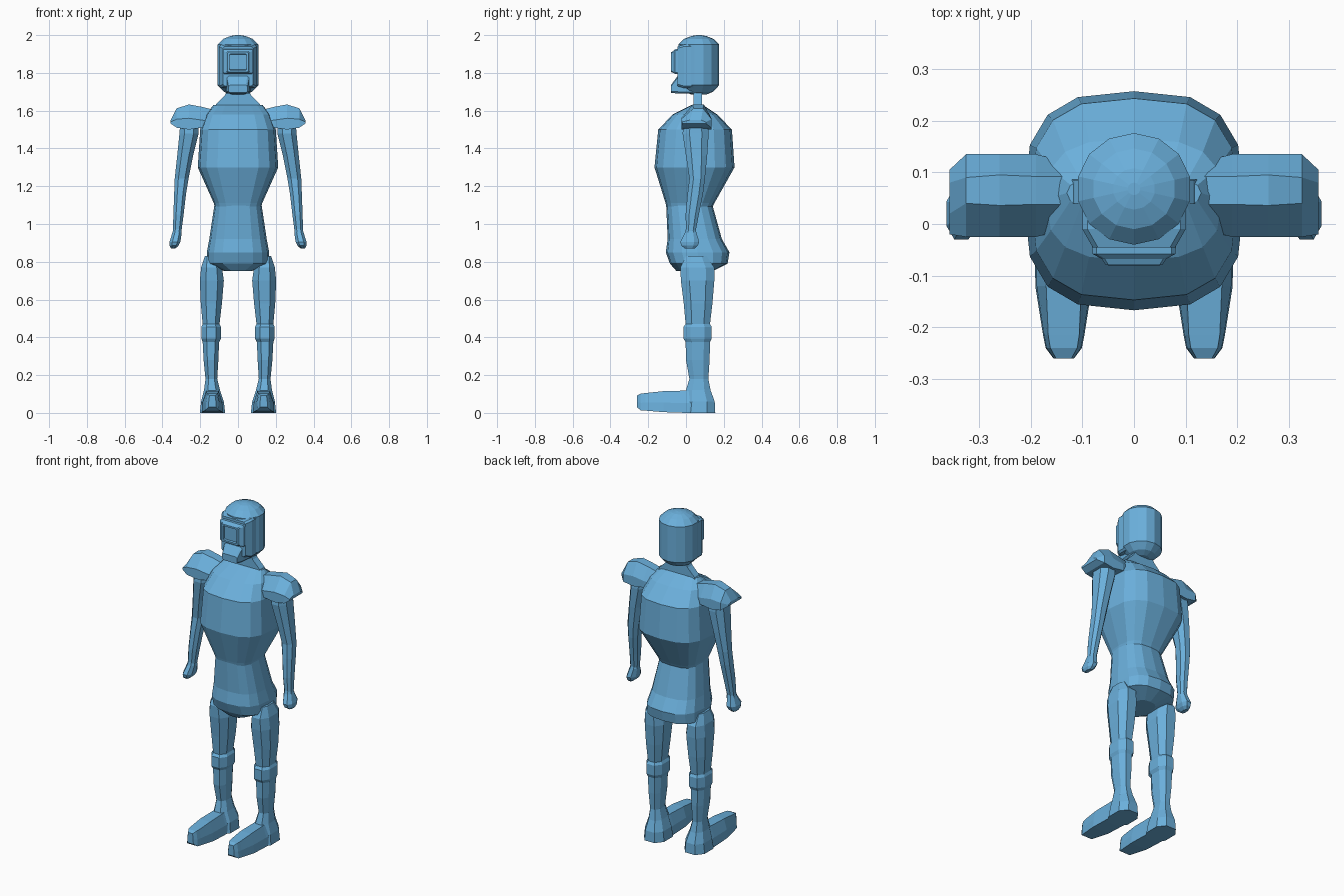
import bpy, bmesh, math

blue = bpy.data.materials.new("blue_paint")
blue.diffuse_color = (0.147, 0.434, 0.716, 1)


def oval(z, x0, x1, y0, y1, n=8, p=1.0, turn=0.0):
    """Horizontal ring filling the given x and y span; p < 1 squares it off."""
    pts = []
    for i in range(n):
        a = math.pi / 2 + 2 * math.pi * (i + turn) / n
        c, s = math.cos(a), math.sin(a)
        pts.append((math.copysign(abs(c) ** p, c), math.copysign(abs(s) ** p, s)))
    mx = max(abs(q[0]) for q in pts)
    my = max(abs(q[1]) for q in pts)
    return [((x0 + x1) / 2 + u / mx * (x1 - x0) / 2,
             (y0 + y1) / 2 + v / my * (y1 - y0) / 2, z) for u, v in pts]


def loft(name, rings, mirror=False):
    """Skin a list of equal-sized rings, capped at both ends."""
    bm = bmesh.new()
    loops = [[bm.verts.new(p) for p in r] for r in rings]
    n = len(loops[0])
    for a, b in zip(loops, loops[1:]):
        for i in range(n):
            j = (i + 1) % n
            bm.faces.new((a[i], a[j], b[j], b[i]))
    bm.faces.new(loops[0])
    bm.faces.new(loops[-1])
    bmesh.ops.recalc_face_normals(bm, faces=bm.faces[:])
    me = bpy.data.meshes.new(name)
    bm.to_mesh(me)
    bm.free()
    me.materials.append(blue)
    ob = bpy.data.objects.new(name, me)
    bpy.context.collection.objects.link(ob)
    if mirror:
        ob.modifiers.new("Mirror", 'MIRROR').use_axis[0] = True
    return ob


def stack(name, rows, n, p=1.0, turn=0.0, mirror=False):
    """Loft of horizontal ovals; each row is (z, x0, x1, y0, y1)."""
    return loft(name, [oval(*r, n, p, turn) for r in rows], mirror)


def panel(w, y, z0, z1, c=0.0):
    """Upright front-facing rectangle with clipped corners."""
    return [(-w, y, z0 + c), (-w + c, y, z0), (w - c, y, z0), (w, y, z0 + c),
            (w, y, z1 - c), (w - c, y, z1), (-w + c, y, z1), (-w, y, z1 - c)]


# Torso
stack("chest", [(1.08, -.12, .12, -.10, .135), (1.11, -.128, .128, -.108, .15),
                (1.30, -.213, .213, -.167, .257), (1.50, -.20, .20, -.147, .243),
                (1.58, -.17, .17, -.07, .165), (1.63, -.13, .13, .03, .09)], 16, .7)
stack("pelvis", [(.75, -.07, .07, -.05, .14), (.79, -.165, .165, -.085, .22),
                 (.85, -.165, .165, -.107, .23), (.92, -.152, .152, -.097, .19),
                 (1.10, -.125, .125, -.105, .14)], 16, .75)
stack("neck", [(1.58, -.14, .14, .035, .09), (1.635, -.115, .115, .04, .085),
               (1.68, -.07, .07, .04, .085), (1.72, -.05, .05, .04, .085)], 4, 1, .5)

# Helmet with layered visor and jaw guard
prof = [(1.685, .04), (1.70, .075), (1.735, .108), (1.95, .108), (1.98, .078), (1.995, .04), (2.0, .012)]
stack("helmet", [(z, -r, r, .068 - r, .068 + r) for z, r in prof], 14)
loft("face_plate", [panel(.10, .05, 1.72, 1.95, .01), panel(.10, -.01, 1.72, 1.95, .01),
                    panel(.08, -.045, 1.73, 1.94, .01)])
loft("visor", [panel(.085, 0, 1.79, 1.93, .008), panel(.08, -.058, 1.795, 1.925, .008),
               panel(.062, -.068, 1.80, 1.915, .006), panel(.055, -.079, 1.805, 1.91, .005),
               panel(.046, -.079, 1.815, 1.90, .004), panel(.044, -.066, 1.817, 1.898, .004)])
loft("jaw_guard", [panel(.07, .05, 1.69, 1.78, .01), panel(.06, -.04, 1.69, 1.79, .01),
                   panel(.05, -.08, 1.695, 1.735, .008)])


# Shoulder pads
def pad(x, y0, y1, zb, zm, zt, t0, t1):
    return [(x, y0, zb), (x, y0, zm), (x, t0, zt), (x, t1, zt), (x, y1, zm), (x, y1, zb)]


loft("shoulder_pad", [pad(.13, -.01, .12, 1.52, 1.54, 1.605, .038, .092),
                      pad(.19, -.025, .135, 1.51, 1.55, 1.62, .038, .092),
                      pad(.26, -.025, .135, 1.50, 1.56, 1.633, .036, .095),
                      pad(.325, -.025, .135, 1.51, 1.555, 1.612, .04, .09),
                      pad(.357, -.02, .105, 1.532, 1.54, 1.55, .02, .08)], True)

# Arms and fists
stack("arm", [(1.54, .21, .305, -.01, .115), (1.48, .208, .31, -.018, .12),
              (1.36, .238, .322, .0, .112), (1.24, .262, .335, .018, .10),
              (1.16, .275, .338, .008, .09), (1.05, .288, .342, -.002, .068),
              (.955, .30, .345, .0, .05)], 8, .85, .5, True)
stack("fist", [(.975, .302, .342, .0, .05), (.955, .298, .347, -.005, .055),
               (.905, .305, .363, -.03, .07), (.885, .315, .362, -.025, .062),
               (.87, .332, .355, -.005, .045)], 8, .85, .5, True)

# Legs, with knee band and flared heel
stack("leg", [(.83, .125, .175, .0, .11), (.77, .085, .195, -.03, .15),
              (.70, .075, .202, -.027, .15), (.58, .085, .197, -.012, .14),
              (.47, .098, .187, -.002, .127), (.455, .09, .194, -.014, .136),
              (.395, .09, .194, -.014, .136), (.375, .10, .187, -.002, .127),
              (.28, .104, .182, .0, .125), (.18, .11, .172, .018, .118),
              (.12, .095, .18, .0, .13), (.06, .075, .195, -.01, .152),
              (0, .068, .202, -.02, .155)], 8, .8, .5, True)


# Feet
def sole(y, w, top, z0, z1):
    m, zm = .136, z0 + (z1 - z0) * .45
    return [(m - w, y, z0), (m + w, y, z0), (m + w * .95, y, zm), (m + top, y, z1),
            (m - top, y, z1), (m - w * .95, y, zm)]


loft("foot", [sole(.08, .06, .03, 0, .12), sole(0, .056, .032, 0, .118),
              sole(-.12, .055, .034, .004, .115), sole(-.215, .04, .03, .012, .105),
              sole(-.24, .035, .026, .014, .102), sole(-.26, .02, .015, .03, .092)], True)
